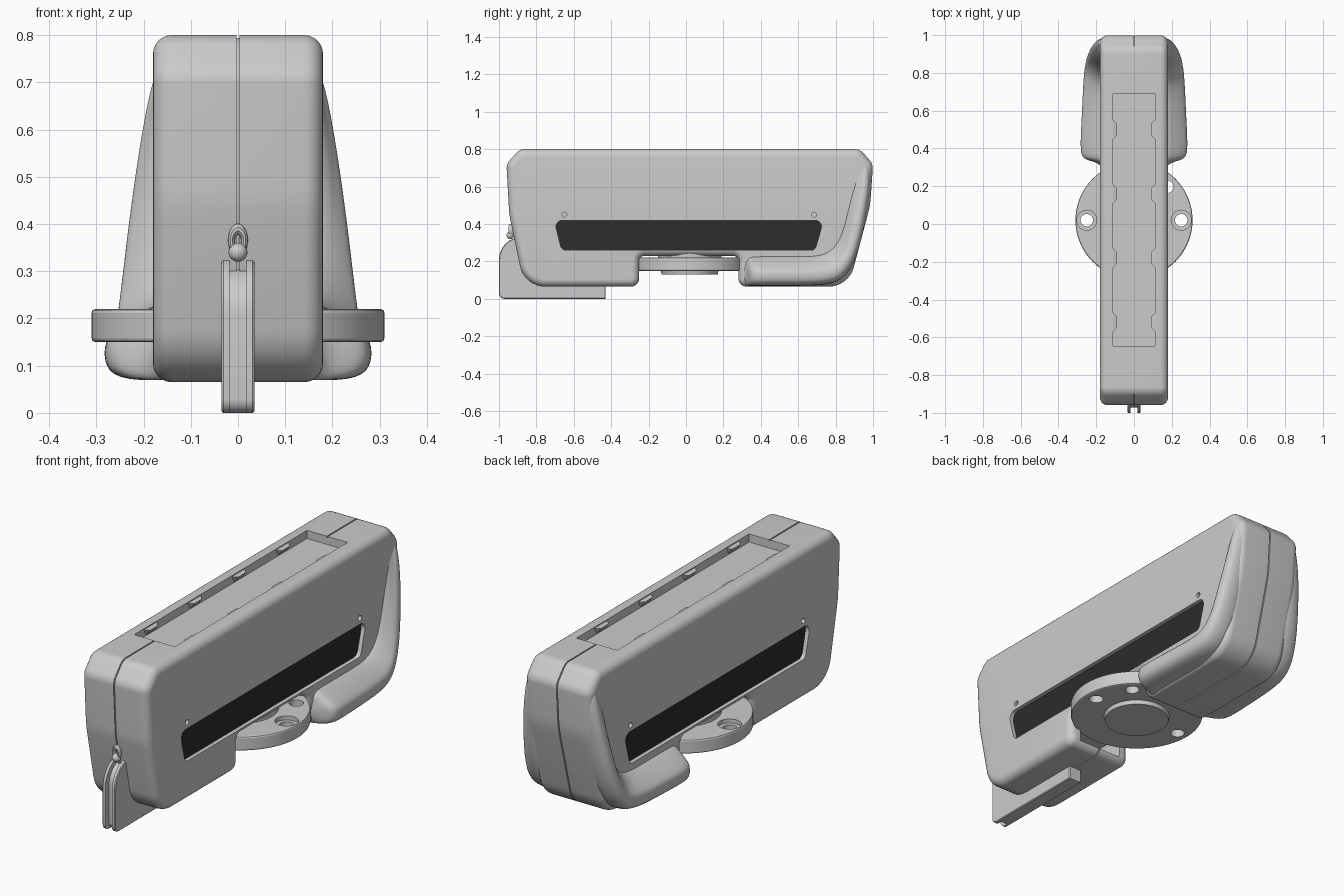
import bpy, bmesh, math
from mathutils import Vector

if "Cube" in bpy.data.objects:
    bpy.data.objects.remove(bpy.data.objects["Cube"])

def link(name, bm, smooth=True):
    bmesh.ops.recalc_face_normals(bm, faces=bm.faces[:])
    me = bpy.data.meshes.new(name)
    bm.to_mesh(me)
    bm.free()
    ob = bpy.data.objects.new(name, me)
    bpy.context.collection.objects.link(ob)
    if smooth:
        shade(ob)
    return ob

def select(ob):
    bpy.ops.object.select_all(action='DESELECT')
    ob.select_set(True)
    bpy.context.view_layer.objects.active = ob

def shade(ob, angle=32):
    select(ob)
    bpy.ops.object.shade_smooth_by_angle(angle=math.radians(angle))

def apply(ob, mod):
    select(ob)
    bpy.ops.object.modifier_apply(modifier=mod.name)

def cut(ob, cutters):
    for c in cutters:
        c.hide_render = True
        m = ob.modifiers.new("cut", 'BOOLEAN')
        m.operation, m.solver, m.object = 'DIFFERENCE', 'EXACT', c
        apply(ob, m)
        bpy.data.objects.remove(c)
    shade(ob)

def rounded(corners, n=8):
    """Polygon of (y, z, radius) corners turned into a filleted outline."""
    out = []
    for i, (y, z, r) in enumerate(corners):
        p = Vector((y, z))
        if r == 0:
            out.append(p)
            continue
        u = (Vector(corners[i - 1][:2]) - p).normalized()
        v = (Vector(corners[(i + 1) % len(corners)][:2]) - p).normalized()
        half = math.acos(max(-1, min(1, u.dot(v)))) / 2
        t = r / math.tan(half)
        c = p + (u + v).normalized() * r / math.sin(half)
        a, b, w = p + u * t - c, p + v * t - c, math.pi - 2 * half
        for k in range(n + 1):
            f = k / n
            out.append(c + (a * math.sin((1 - f) * w) + b * math.sin(f * w)) / math.sin(w))
    return out

def inset(pts, d):
    res = []
    for i, p in enumerate(pts):
        e1 = (p - pts[i - 1]).normalized()
        e2 = (pts[(i + 1) % len(pts)] - p).normalized()
        n1, n2 = Vector((-e1.y, e1.x)), Vector((-e2.y, e2.x))
        res.append(p + (n1 + n2) * d / (1 + n1.dot(n2)))
    return res

def bridge(bm, rings):
    for a, b in zip(rings, rings[1:]):
        for i in range(len(a)):
            j = (i + 1) % len(a)
            bm.faces.new((a[i], a[j], b[j], b[i]))
    bm.faces.new(rings[0])
    bm.faces.new(rings[-1])

def solid(name, outline, layers, smooth=True):
    """Side outline stacked along x; layers are (x, inset)."""
    bm = bmesh.new()
    bridge(bm, [[bm.verts.new((x, p.x, p.y)) for p in inset(outline, d)] for x, d in layers])
    return link(name, bm, smooth)

def cylinder(name, loc, r1, r2, h, axis='Z', n=48):
    rot = (0, math.pi / 2, 0) if axis == 'X' else (0, 0, 0)
    bpy.ops.mesh.primitive_cone_add(vertices=n, radius1=r1, radius2=r2, depth=h, location=loc, rotation=rot)
    ob = bpy.context.object
    ob.name = name
    shade(ob)
    return ob

def box(name, lo, hi):
    bm = bmesh.new()
    bmesh.ops.create_cube(bm, size=1)
    for v in bm.verts:
        v.co = [(l + h) / 2 + c * (h - l) for c, l, h in zip(v.co, lo, hi)]
    return link(name, bm, False)

# Main housing: two rounded shells meeting at a centre seam
body = rounded([(-.865, .065, .14), (-.25, .065, .045), (-.25, .23, .03), (.28, .23, .03),
                (.28, .065, .045), (.87, .065, .14), (.985, .5, .5), (1.0, .72, .06),
                (.93, .8, .06), (-.89, .8, .06), (-.96, .72, .06), (-.945, .45, .4)])
R = .04
half = [(.003, .006), (.003, 0)] + [
    (.18 - R + R * math.sin(a), R - R * math.cos(a))
    for a in [math.pi / 2 * k / 6 for k in range(7)]]
housing = solid("housing", body, [(-x, d) for x, d in reversed(half)] + half)

# Recesses: side windows, top tray, front cavity, screw holes
window = rounded([(-.665, .26, .03), (.69, .26, .03), (.735, .42, .035), (-.705, .42, .035)])
cutters = [box("tray_cutter", (-.11, -.645, .76), (.11, .69, .9)),
           box("cavity_cutter", (-.12, -.5, .095), (.12, -.2, .2))]
for s in (-1, 1):
    cutters.append(solid("window_cutter", window, [(s * .158, 0), (s * .25, 0)], False))
    for y in (-.65, .685):
        cutters.append(cylinder("screw_cutter", (s * .18, y, .45), .013, .013, .03, 'X', 20))
cut(housing, cutters)

# Dark window panels
dark = bpy.data.materials.new("dark_glass")
dark.diffuse_color = (.025, .025, .025, 1)
dark.use_nodes = True
dark.node_tree.nodes["Principled BSDF"].inputs["Base Color"].default_value = dark.diffuse_color
for s in (-1, 1):
    p = solid("window_panel", window, [(s * .15, -.002), (s * .16, -.002)])
    p.data.materials.append(dark)

# Clip tabs along both walls of the top tray
for s in (-1, 1):
    for y in (-.52, -.18, .16, .5):
        bm = bmesh.new()
        tab = [(-.05, .11, .795), (.05, .11, .795), (.03, .09, .79),
               (-.03, .09, .79), (-.035, .112, .762), (.035, .112, .762)]
        v = [bm.verts.new((s * x, y + dy, z)) for dy, x, z in tab]
        for f in ((0, 1, 2, 3), (3, 2, 5, 4), (0, 3, 4), (1, 5, 2), (0, 4, 5, 1)):
            bm.faces.new([v[i] for i in f])
        link("tray_clip", bm, False)

# Flared shoulders: stations of inner edge, rim, outer edge (y, z) and half width
stations = [
    (.285, .23, .285, .17, .285, .067, .165), (.325, .23, .325, .17, .325, .067, .185),
    (.345, .235, .34, .17, .34, .067, .265), (.375, .24, .375, .165, .375, .067, .288),
    (.55, .24, .55, .165, .55, .067, .278), (.70, .24, .72, .165, .76, .067, .27),
    (.77, .27, .80, .18, .86, .11, .263), (.82, .34, .85, .25, .92, .24, .25),
    (.85, .45, .88, .38, .955, .38, .235), (.88, .6, .92, .55, .985, .55, .212),
    (.91, .72, .94, .7, .995, .70, .185), (.92, .77, .95, .755, .97, .755, .16)]
for s in (-1, 1):
    bm = bmesh.new()
    rings = []
    for iy, iz, ry, rz, oy, oz, x in stations:
        I, rim, O = Vector((iy, iz)), Vector((ry, rz)), Vector((oy, oz))
        sec = [(.1, I), (.172, I), (x - .012, rim), (x, rim.lerp(O, .2)),
               (x, rim.lerp(O, .7)), (x - .035, O), (.1, O)]
        rings.append([bm.verts.new((s * w, p.x, p.y)) for w, p in sec])
    bridge(bm, rings)
    ob = link("flared_shoulder", bm, False)
    m = ob.modifiers.new("soften", 'SUBSURF')
    m.levels = m.render_levels = 2
    apply(ob, m)
    shade(ob, 60)

# Mounting disc with countersunk holes, hub and neck
disc = cylinder("mounting_disc", (0, .02, .185), .31, .31, .07, n=96)
m = disc.modifiers.new("edge", 'BEVEL')
m.width, m.segments = .008, 2
apply(disc, m)
holes = []
for x, y in ((-.25, .02), (.25, .02), (.177, .197)):
    holes.append(cylinder("hole_cutter", (x, y, .185), .033, .033, .2, n=32))
    if y < .1:
        holes.append(cylinder("sink_cutter", (x, y, .225), .053, .053, .05, n=32))
cut(disc, holes)
cylinder("disc_hub", (0, .02, .145), .15, .156, .03, n=64)
cylinder("disc_neck", (0, .02, .225), .17, .17, .04, n=64)

# Keel fin at the front: two plates around a recessed web
fin = rounded([(-1, 0, .03), (-.43, 0, 0), (-.43, .18, 0), (-.6, .33, 0), (-1, .33, .12)])
for s in (-1, 1):
    solid("fin_plate", fin, [(s * .018, 0), (s * .031, 0), (s * .035, .004)])
web = rounded([(-.972, 0, .03), (-.43, 0, 0), (-.43, .18, 0), (-.6, .31, 0), (-.972, .31, .1)])
solid("fin_web", web, [(-.02, 0), (.02, 0)])

# Small eyelet and pin above the fin
bpy.ops.mesh.primitive_torus_add(location=(0, -.935, .365), rotation=(math.pi / 2, 0, 0), major_radius=.014,
                                 minor_radius=.007, major_segments=24, minor_segments=10)
eye = bpy.context.object
eye.name = "eyelet"
eye.scale = (1, 1.7, 2)
shade(eye)
bpy.ops.mesh.primitive_uv_sphere_add(segments=24, ring_count=12, radius=.02, location=(0, -.94, .34))
bpy.context.object.name = "eyelet_pin"
shade(bpy.context.object)
